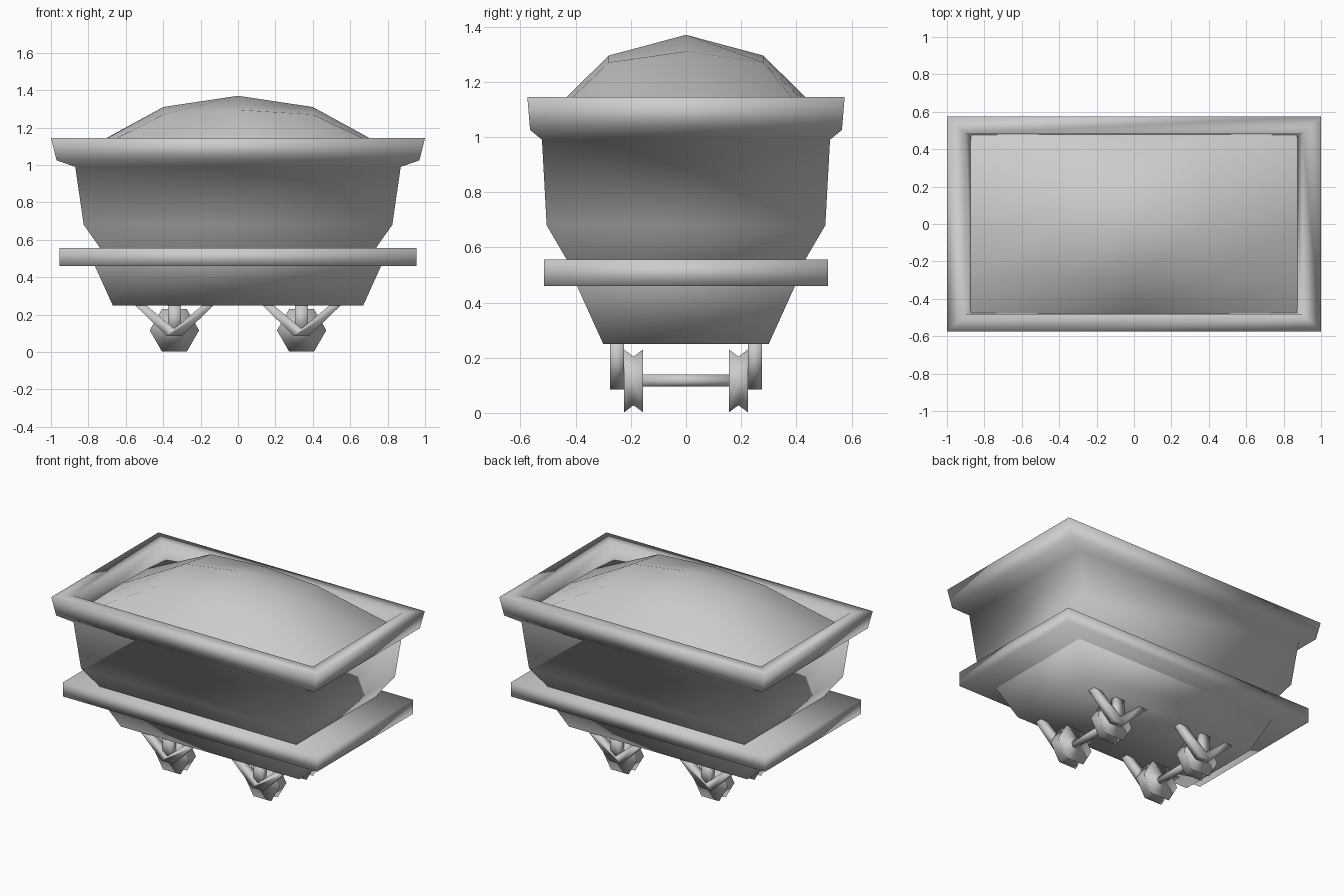
import bpy, bmesh, math

if "Cube" in bpy.data.objects:
    bpy.data.objects.remove(bpy.data.objects["Cube"])

grey = bpy.data.materials.new("plain grey")
grey.diffuse_color = (0.6, 0.6, 0.6, 1)
grey.use_nodes = True
grey.node_tree.nodes["Principled BSDF"].inputs["Base Color"].default_value = grey.diffuse_color


def finish(name, bm):
    """Turn a bmesh into a smooth-shaded object."""
    bmesh.ops.recalc_face_normals(bm, faces=bm.faces)
    for f in bm.faces:
        f.smooth = True
    me = bpy.data.meshes.new(name)
    bm.to_mesh(me)
    bm.free()
    me.materials.append(grey)
    ob = bpy.data.objects.new(name, me)
    bpy.context.collection.objects.link(ob)
    return ob


def loft(name, rings, cap_start=True, cap_end=True):
    """Skin a list of equal-length point rings."""
    bm = bmesh.new()
    vs = [[bm.verts.new(p) for p in r] for r in rings]
    n = len(rings[0])
    for a, b in zip(vs, vs[1:]):
        for i in range(n):
            j = (i + 1) % n
            bm.faces.new((a[i], a[j], b[j], b[i]))
    if cap_start:
        bm.faces.new(vs[0])
    if cap_end:
        bm.faces.new(vs[-1])
    return finish(name, bm)


def rect(x, y, z):
    return [(-x, -y, z), (x, -y, z), (x, y, z), (-x, y, z)]


def ngon(cx, cz, y, r, n):
    return [(cx + r * math.cos(2 * math.pi * i / n), y,
             cz + r * math.sin(2 * math.pi * i / n)) for i in range(n)]


def plate(name, outline, cx, y0, y1):
    return loft(name, [[(cx + x, y, z) for x, z in outline] for y in (y0, y1)])


# Tub with flared rim and inner wall
loft("tub", [rect(*r) for r in (
    (0.67, 0.30, 0.25), (0.765, 0.395, 0.46), (0.74, 0.435, 0.56),
    (0.825, 0.505, 0.68), (0.87, 0.522, 0.99), (0.97, 0.565, 1.025),
    (1.0, 0.575, 1.145), (0.9, 0.482, 1.145), (0.865, 0.475, 1.0))],
    cap_end=False)

# Bumper slab around the tub
loft("bumper_band", [rect(0.955, 0.515, z) for z in (0.46, 0.555)])

# Faceted load heap: heights by (column, row) distance from the centre
xs, ys = (0, 0.4, 0.875), (0, 0.28, 0.478)
heights = ((1.37, 1.295, 1.10), (1.31, 1.27, 1.08), (1.05, 1.045, 1.03))
bm = bmesh.new()
grid = {}
for i in range(-2, 3):
    for j in range(-2, 3):
        a, b = abs(i), abs(j)
        grid[i, j] = bm.verts.new((math.copysign(xs[a], i),
                                   math.copysign(ys[b], j), heights[a][b]))
for i in range(-2, 2):
    for j in range(-2, 2):
        bm.faces.new((grid[i, j], grid[i + 1, j],
                      grid[i + 1, j + 1], grid[i, j + 1]))
finish("load_heap", bm)

# Running gear
vee = ((-.21, .25), (-.15, .25), (0, .125), (.15, .25), (.21, .25),
       (.04, .085), (-.04, .085))
stem = ((-.035, .25), (.035, .25), (.035, .11), (-.035, .11))
for cx in (-0.34, 0.34):
    loft("axle", [ngon(cx, 0.117, y, 0.025, 6) for y in (-0.17, 0.17)])
    for s in (-1, 1):
        # Hexagonal wheel with a grooved tread
        loft("wheel", [ngon(cx, 0.116, s * y, r, 6)
                       for y, r in ((0.155, 0.132), (0.19, 0.102), (0.225, 0.132))])
        # Three-armed wheel bracket
        plate("bracket_vee", vee, cx, s * 0.225, s * 0.275)
        plate("bracket_stem", stem, cx, s * 0.228, s * 0.272)
